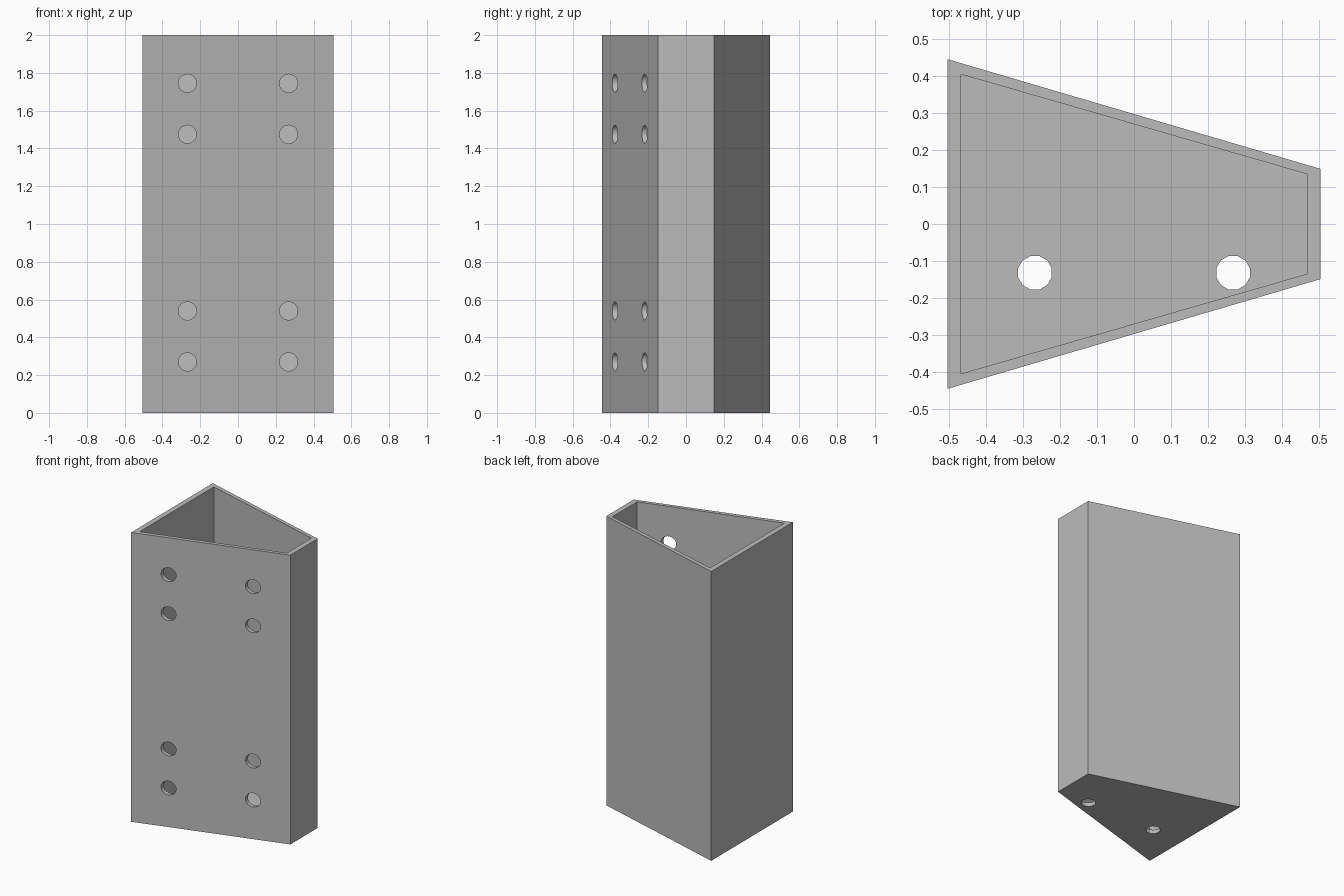
import bpy, bmesh
from mathutils import Matrix, Vector

if "Cube" in bpy.data.objects:
    bpy.data.objects.remove(bpy.data.objects["Cube"])

HEIGHT, FLOOR, HOLE_X = 2.0, 0.027, 0.268

grey = bpy.data.materials.new("plain grey")
grey.use_nodes = True
grey.diffuse_color = (0.5, 0.5, 0.5, 1)
grey.node_tree.nodes["Principled BSDF"].inputs["Base Color"].default_value = (0.5, 0.5, 0.5, 1)


def add_object(name, bm):
    bmesh.ops.recalc_face_normals(bm, faces=bm.faces)
    mesh = bpy.data.meshes.new(name)
    bm.to_mesh(mesh)
    bm.free()
    mesh.materials.append(grey)
    obj = bpy.data.objects.new(name, mesh)
    bpy.context.collection.objects.link(obj)
    return obj


def tapered_prism(name, half_x, wide, narrow, bottom, top):
    """Upright prism, wide at -x and narrow at +x."""
    bm = bmesh.new()
    corners = [(-half_x, -wide), (half_x, -narrow), (half_x, narrow), (-half_x, wide)]
    base = bm.faces.new([bm.verts.new((x, y, bottom)) for x, y in corners])
    extruded = bmesh.ops.extrude_face_region(bm, geom=[base])["geom"]
    verts = [v for v in extruded if isinstance(v, bmesh.types.BMVert)]
    bmesh.ops.translate(bm, verts=verts, vec=(0, 0, top - bottom))
    return add_object(name, bm)


def drills(name, centres, radius, depth, sides, turn):
    """Several equal cylinders in one cutter."""
    bm = bmesh.new()
    for centre in centres:
        bmesh.ops.create_cone(bm, cap_ends=True, segments=sides, radius1=radius,
                              radius2=radius, depth=depth,
                              matrix=Matrix.Translation(Vector(centre)) @ turn)
    return add_object(name, bm)


def cut(obj, cutter):
    cutter.hide_render = True
    mod = obj.modifiers.new(cutter.name, "BOOLEAN")
    mod.operation, mod.solver, mod.object = "DIFFERENCE", "EXACT", cutter
    bpy.context.view_layer.objects.active = obj
    bpy.ops.object.modifier_apply(modifier=mod.name)
    bpy.data.objects.remove(cutter)


# Open-topped tapered box
box = tapered_prism("tapered_box", 0.505, 0.446, 0.149, 0, HEIGHT)
cut(box, tapered_prism("cavity_cutter", 0.468, 0.405, 0.135, FLOOR, HEIGHT + 0.1))

# Mounting holes through the slanted front wall
front = [(x, -0.3, z) for x in (-HOLE_X, HOLE_X) for z in (0.27, 0.54, 1.475, 1.745)]
cut(box, drills("front_hole_cutter", front, 0.048, 0.36, 32, Matrix.Rotation(1.5708, 4, "X")))

# Drain holes through the floor
floor = [(x, -0.132, 0) for x in (-HOLE_X, HOLE_X)]
cut(box, drills("floor_hole_cutter", floor, 0.047, 0.12, 12, Matrix.Rotation(0.2618, 4, "Z")))

# Smooth hole walls, sharp box edges
bpy.ops.object.select_all(action="DESELECT")
box.select_set(True)
bpy.context.view_layer.objects.active = box
bpy.ops.object.shade_smooth_by_angle(angle=0.2)
